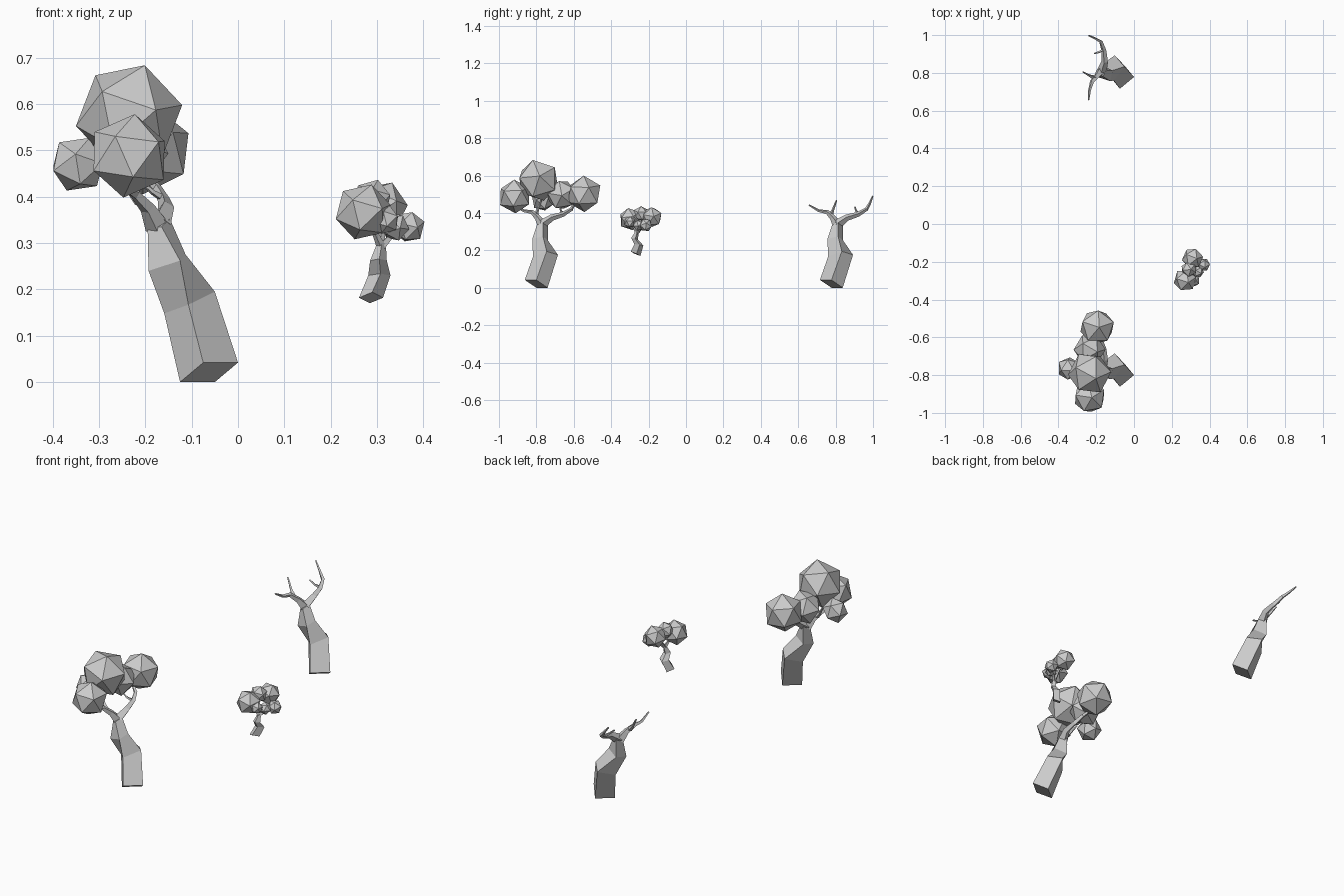
import bpy, bmesh
from mathutils import Vector, Euler

if "Cube" in bpy.data.objects:
    bpy.data.objects.remove(bpy.data.objects["Cube"])

DEAD_SHIFT = 1.578  # the bare tree is the big tree moved along y


def loft(name, rings):
    """Closed four-sided tube through rings of corner points."""
    bm = bmesh.new()
    vs = [[bm.verts.new(p) for p in r] for r in rings]
    for a, b in zip(vs, vs[1:]):
        for i in range(4):
            j = (i + 1) % 4
            bm.faces.new((a[i], a[j], b[j], b[i]))
    bm.faces.new(vs[0][::-1])
    bm.faces.new(vs[-1])
    bmesh.ops.recalc_face_normals(bm, faces=bm.faces)
    me = bpy.data.meshes.new(name)
    bm.to_mesh(me)
    bm.free()
    ob = bpy.data.objects.new(name, me)
    bpy.context.collection.objects.link(ob)
    return ob


def branch(name, pts, r0, r1):
    """Tapered four-sided twig along a path."""
    pts = [Vector(p) for p in pts]
    n = len(pts) - 1
    rings = []
    for i, p in enumerate(pts):
        t = (pts[min(i + 1, n)] - pts[max(i - 1, 0)]).normalized()
        u = t.cross(Vector((1, 0, 0.2))).normalized()
        v = t.cross(u)
        r = r0 + (r1 - r0) * (i / n) ** 0.6
        rings.append([p + u * r, p + v * r, p - u * r, p - v * r])
    return loft(name, rings)


def leaf_ball(name, c, r, rot):
    bm = bmesh.new()
    bmesh.ops.create_icosphere(bm, subdivisions=1, radius=r)
    bmesh.ops.rotate(bm, verts=bm.verts, matrix=Euler(rot).to_matrix())
    me = bpy.data.meshes.new(name)
    bm.to_mesh(me)
    bm.free()
    ob = bpy.data.objects.new(name, me)
    ob.location = c
    bpy.context.collection.objects.link(ob)


# Big tree: leaning trunk (corners front, right, back, left)
wood = [loft("trunk", [
    [(-.075, -.862, .042), (0, -.80, .042), (-.05, -.74, 0), (-.125, -.80, 0)],
    [(-.107, -.818, .167), (-.05, -.745, .195), (-.102, -.685, .176), (-.159, -.758, .148)],
    [(-.125, -.822, .262), (-.113, -.765, .275), (-.175, -.738, .253), (-.193, -.80, .24)],
    [(-.165, -.797, .335), (-.147, -.765, .352), (-.175, -.738, .35), (-.195, -.77, .335)],
])]

# Branches, written at the bare tree's place then shifted back
bare = {
    "near_branch": ([(-.175, .81, .335), (-.195, .785, .375), (-.222, .755, .405),
                     (-.235, .71, .412), (-.24, .657, .443)], .026, .004),
    "near_twig": ([(-.212, .775, .39), (-.235, .785, .415), (-.27, .805, .468)], .013, .004),
    "far_branch": ([(-.17, .81, .34), (-.155, .86, .375), (-.16, .92, .393),
                    (-.175, .965, .42), (-.205, .982, .45), (-.24, .998, .49)], .026, .004),
    "far_twig": ([(-.16, .925, .395), (-.185, .91, .41), (-.21, .903, .432)], .009, .004),
}
for name, (pts, r0, r1) in bare.items():
    wood.append(branch(name, [(x, y - DEAD_SHIFT, z) for x, y, z in pts], r0, r1))

# Bare tree: the same wood again
for ob in wood:
    c = ob.copy()
    c.name = "bare_" + ob.name
    c.location.y = DEAD_SHIFT
    bpy.context.collection.objects.link(c)

# Big tree foliage
for i, (c, r, rot) in enumerate([
    ((-.235, -.79, .575), .117, (.3, .25, .2)),
    ((-.235, -.915, .488), .091, (.1, .1, .5)),
    ((-.195, -.545, .502), .098, (.05, .1, .3)),
    ((-.345, -.765, .47), .063, (.4, .2, .7)),
    ((-.235, -.665, .497), .085, (.2, .5, .1)),
]):
    leaf_ball(f"foliage_{i}", c, r, rot)

# Small tree: trunk rings given by centre, half diagonal and tilt
rings = []
for (x, y, z), h, s in [((.287, -.27, .182), .026, .012), ((.305, -.252, .23), .024, .004),
                        ((.303, -.275, .262), .018, .004), ((.309, -.263, .297), .010, .0)]:
    rings.append([(x - h, y - .2 * h, z), (x + .1 * h, y - h, z + s),
                  (x + h, y + .2 * h, z), (x - .1 * h, y + h, z - s)])
loft("small_trunk", rings)
top = (.309, -.263, .292)
for i, end in enumerate([(.275, -.295, .35), (.31, -.19, .36), (.36, -.22, .33)]):
    mid = (Vector(top) + Vector(end)) / 2 + Vector((0, 0, .008))
    branch(f"small_branch_{i}", [top, mid, end], .010, .003)

# Small tree foliage
for i, (c, r, rot) in enumerate([
    ((.27, -.297, .367), .063, (.3, .2, .4)),
    ((.31, -.182, .378), .057, (.1, .4, .2)),
    ((.368, -.215, .335), .036, (.5, .1, .3)),
    ((.29, -.24, .395), .043, (.2, .2, .8)),
    ((.338, -.253, .335), .032, (.4, .6, .1)),
    ((.318, -.3, .35), .032, (.1, .3, .6)),
]):
    leaf_ball(f"small_foliage_{i}", c, r, rot)
